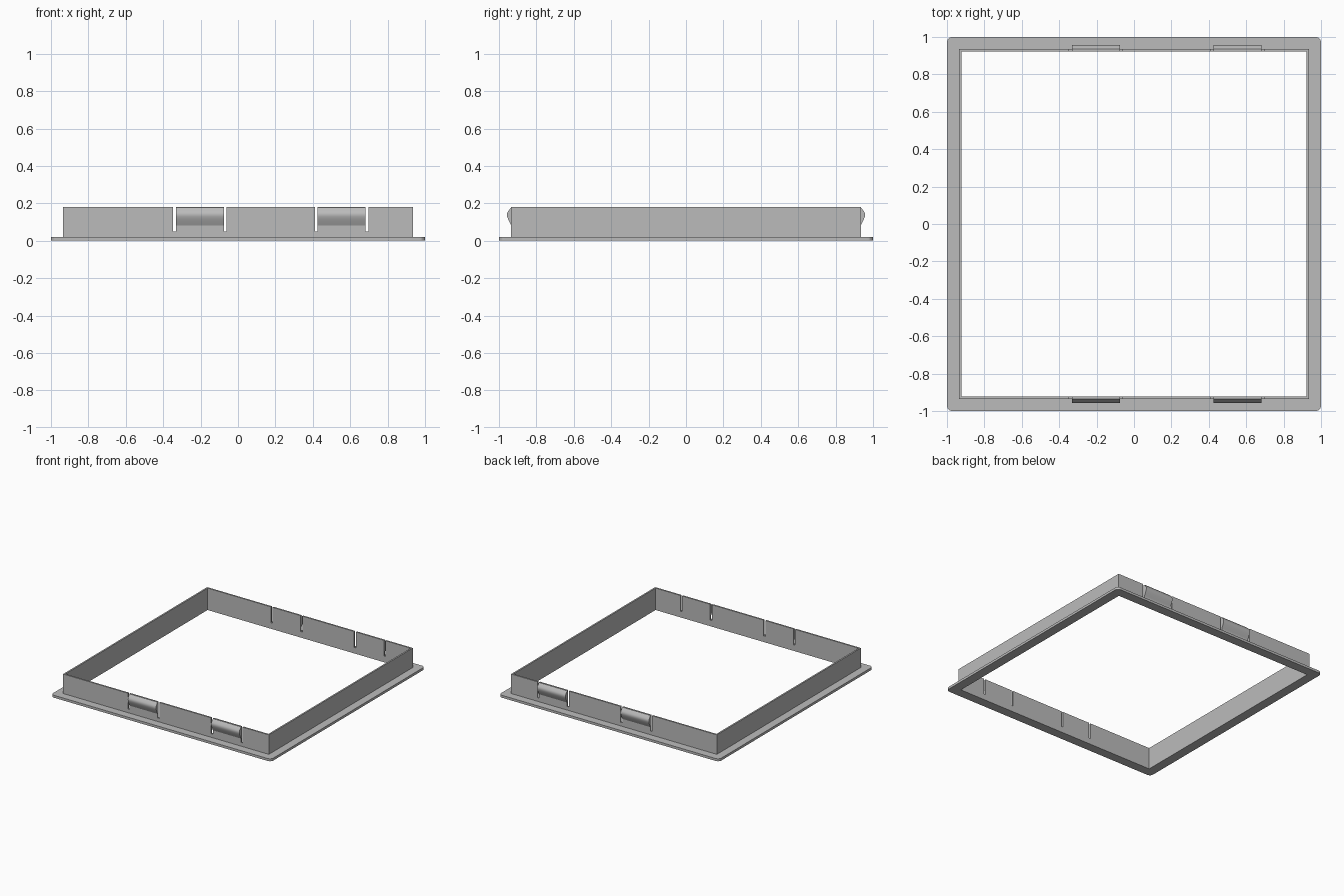
import bpy, bmesh, math
from mathutils import Vector

old = bpy.data.objects.get("Cube")
if old:
    bpy.data.objects.remove(old, do_unlink=True)

OUTER, WALL, INNER = 1.0, 0.935, 0.922
BASE_H, TOP, SLOT_Z = 0.02, 0.18, 0.05
SLOT_W = 0.015
CLIP_CENTRES, CLIP_HALF = (-0.204, 0.554), 0.128

grey = bpy.data.materials.new("plain grey")
grey.use_nodes = True
colour = (0.5, 0.5, 0.5, 1)
grey.diffuse_color = colour
grey.node_tree.nodes["Principled BSDF"].inputs["Base Color"].default_value = colour


def add_object(name, bm):
    bmesh.ops.recalc_face_normals(bm, faces=bm.faces)
    mesh = bpy.data.meshes.new(name)
    bm.to_mesh(mesh)
    bm.free()
    mesh.materials.append(grey)
    ob = bpy.data.objects.new(name, mesh)
    bpy.context.collection.objects.link(ob)
    return ob


def square(half, radius=0.0, steps=6):
    """Square outline with optional round corners, 4 * (steps + 1) points."""
    points = []
    for corner in range(4):
        mid = math.pi / 4 + corner * math.pi / 2
        c = Vector((math.cos(mid), math.sin(mid))) * (half - radius) * math.sqrt(2)
        for i in range(steps + 1):
            a = corner * math.pi / 2 + i * math.pi / 2 / steps
            points.append(c + radius * Vector((math.cos(a), math.sin(a))))
    return points


def ring(name, outer, inner, z0, z1):
    """Closed hollow frame between two outlines."""
    bm = bmesh.new()
    loops = [[bm.verts.new((p.x, p.y, z)) for p in line]
             for line, z in ((outer, z0), (outer, z1), (inner, z1), (inner, z0))]
    n = len(outer)
    for k in range(4):
        a, b = loops[k], loops[(k + 1) % 4]
        for i in range(n):
            j = (i + 1) % n
            bm.faces.new((a[i], a[j], b[j], b[i]))
    bmesh.ops.remove_doubles(bm, verts=bm.verts, dist=1e-5)
    return add_object(name, bm)


def add_box(bm, x0, x1, y0, y1, z0, z1):
    verts = bmesh.ops.create_cube(bm, size=1)["verts"]
    for v in verts:
        v.co = Vector(((x0 + x1) / 2 + v.co.x * (x1 - x0),
                       (y0 + y1) / 2 + v.co.y * (y1 - y0),
                       (z0 + z1) / 2 + v.co.z * (z1 - z0)))


# Flat flange with rounded corners
ring("flange", square(OUTER, 0.03), square(INNER, 0), 0, BASE_H)

# Upright side walls, full height
for side, name in ((-1, "right_wall"), (1, "left_wall")):
    bm = bmesh.new()
    x0, x1 = sorted((side * INNER, side * WALL))
    add_box(bm, x0, x1, -WALL, WALL, BASE_H, TOP)
    add_object(name, bm)

# Front and back walls: comb outline leaves a slot on each side of every clip
outline = [(-INNER, BASE_H), (INNER, BASE_H), (INNER, TOP)]
slots = [c + s * (CLIP_HALF + SLOT_W / 2) for c in CLIP_CENTRES for s in (-1, 1)]
for x in sorted(slots, reverse=True):
    r, l = x + SLOT_W / 2, x - SLOT_W / 2
    outline += [(r, TOP), (r, SLOT_Z), (l, SLOT_Z), (l, TOP)]
outline.append((-INNER, TOP))

# Snap bump section: distance beyond the wall and height
bump = [(0, 0.178), (0.009, 0.167), (0.018, 0.155), (0.0215, 0.147),
        (0.0225, 0.138), (0.021, 0.129), (0.016, 0.115), (0.007, 0.096), (0, 0.082)]

for side, name in ((-1, "front"), (1, "back")):
    bm = bmesh.new()
    face = bm.faces.new([bm.verts.new((x, side * INNER, z)) for x, z in outline])
    out = bmesh.ops.extrude_face_region(bm, geom=[face])["geom"]
    bmesh.ops.translate(bm, vec=(0, side * (WALL - INNER), 0),
                        verts=[g for g in out if isinstance(g, bmesh.types.BMVert)])
    add_object(name + "_wall", bm)

    for centre, label in zip(CLIP_CENTRES, ("right", "left")):
        bm = bmesh.new()
        ends = [[bm.verts.new((centre + s * CLIP_HALF, side * (WALL + d), z))
                 for d, z in bump] for s in (-1, 1)]
        a, b = ends
        bm.faces.new(a)
        bm.faces.new(b)
        for i in range(len(bump) - 1):
            bm.faces.new((a[i], a[i + 1], b[i + 1], b[i]))
        clip = add_object(f"{name}_{label}_clip", bm)
        bpy.ops.object.select_all(action="DESELECT")
        clip.select_set(True)
        bpy.context.view_layer.objects.active = clip
        bpy.ops.object.shade_smooth_by_angle(angle=math.radians(35))
